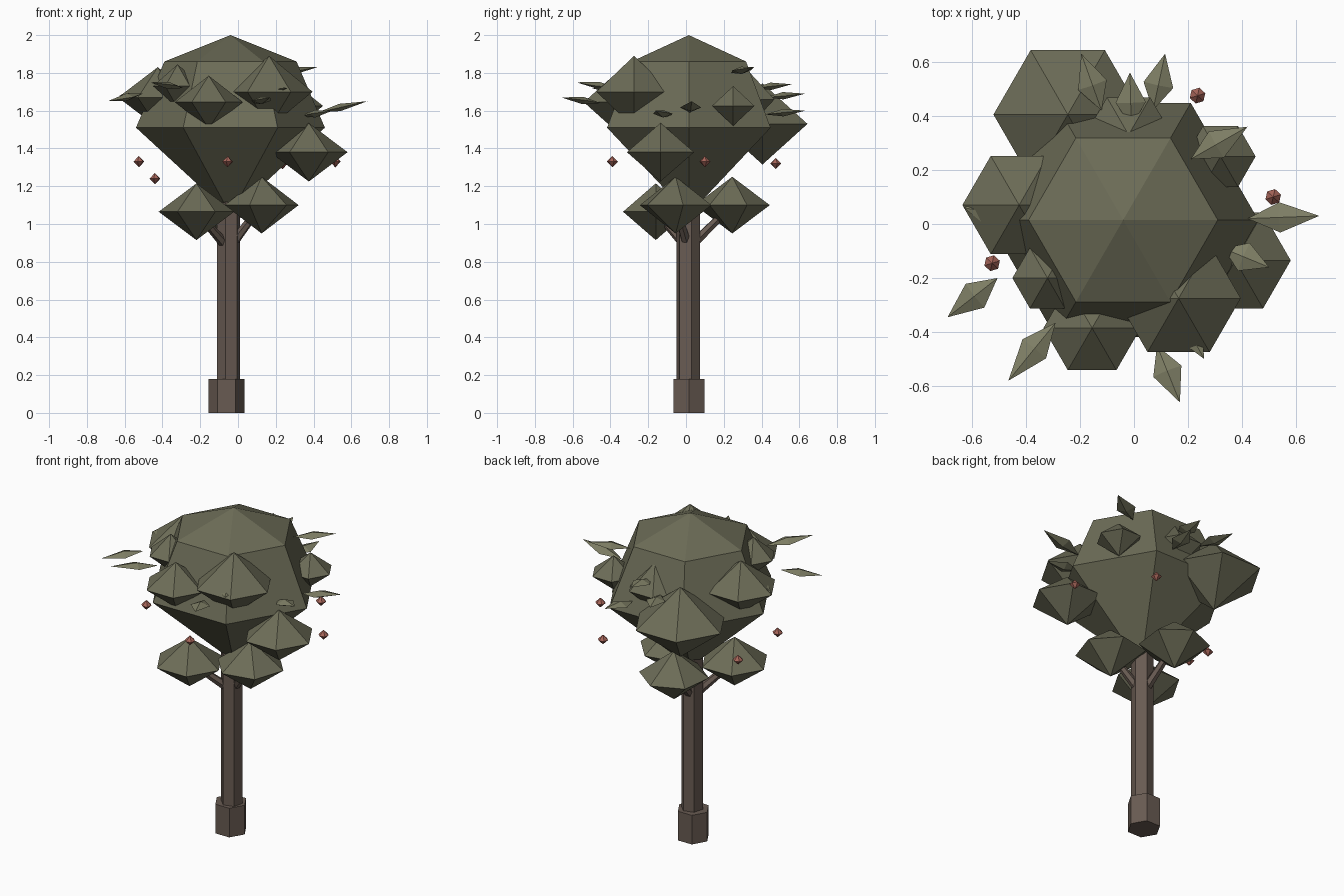
import bpy, bmesh, math
from mathutils import Vector, Matrix

if "Cube" in bpy.data.objects:
    bpy.data.objects.remove(bpy.data.objects["Cube"])


def material(name, rgb):
    m = bpy.data.materials.new(name)
    m.diffuse_color = (*rgb, 1)
    m.use_nodes = True
    m.node_tree.nodes["Principled BSDF"].inputs["Base Color"].default_value = m.diffuse_color
    return m


BARK = material("bark", (0.14, 0.105, 0.085))
FOLIAGE = material("foliage", (0.15, 0.15, 0.095))
LEAF = material("leaf", (0.21, 0.21, 0.13))
BERRY = material("berry", (0.38, 0.13, 0.10))


def lathe(name, profile, mat, matrix=Matrix(), sides=6, turn=0.0):
    """Flat-faced solid from (radius, height) rings; radius 0 makes a point."""
    bm = bmesh.new()
    rings = []
    for r, z in profile:
        n = sides if r else 1
        rings.append([bm.verts.new((r * math.cos(turn + math.tau * i / sides),
                                    r * math.sin(turn + math.tau * i / sides), z))
                      for i in range(n)])
    for a, b in zip(rings, rings[1:]):
        for i in range(sides):
            j = (i + 1) % sides
            quad = [a[i % len(a)], a[j % len(a)], b[j % len(b)], b[i % len(b)]]
            bm.faces.new(list(dict.fromkeys(quad)))
    for ring in (rings[0], rings[-1]):
        if len(ring) > 1:
            bm.faces.new(ring)
    bmesh.ops.recalc_face_normals(bm, faces=bm.faces)
    mesh = bpy.data.meshes.new(name)
    bm.to_mesh(mesh)
    bm.free()
    mesh.materials.append(mat)
    ob = bpy.data.objects.new(name, mesh)
    ob.matrix_world = matrix
    bpy.context.collection.objects.link(ob)
    return ob


def along(a, b):
    """Matrix that puts local z on the line a to b, with local x kept level."""
    a, b = Vector(a), Vector(b)
    z = (b - a).normalized()
    x = Vector((0, 0, 1)).cross(z).normalized()
    m = Matrix((x, z.cross(x), z)).transposed().to_4x4()
    m.translation = a
    return m, (b - a).length


def bipyramid(name, p, r, h, mat, turn=0.0):
    lathe(name, [(0, -h), (r, 0), (0, h)], mat, Matrix.Translation(p), 6, turn)


# Trunk and root collar
axis = Matrix.Translation((-0.05, 0.012, 0))
lathe("trunk", [(0.064, 0.1), (0.064, 1.15)], BARK, axis, 6, math.radians(15))
lathe("root_collar", [(0.095, 0), (0.095, 0.18)], BARK,
      Matrix.Translation((-0.06, 0.015, 0)))

# Main crown
lathe("crown", [(0, 1.05), (0.50, 1.51), (0.35, 1.86), (0, 2.0)], FOLIAGE,
      Matrix.Translation((-0.04, 0.015, 0)))

# Low clumps, each on a branch
for i, p in enumerate([(-0.22, -0.16, 1.065), (0.125, -0.055, 1.10), (-0.09, 0.245, 1.10)]):
    bipyramid(f"low_clump_{i}", p, 0.20, 0.15, FOLIAGE, 0.2 * i)
    m, length = along((-0.05, 0.012, 0.87), p)
    lathe(f"branch_{i}", [(0.028, 0), (0.018, length)], BARK, m)

# Clumps around the crown: x, y, z, radius, half height
clumps = [
    (-0.155, -0.385, 1.645, 0.18, 0.14), (0.165, -0.275, 1.70, 0.23, 0.19),
    (0.375, -0.135, 1.38, 0.205, 0.155), (-0.425, 0.07, 1.67, 0.21, 0.16),
    (-0.245, 0.405, 1.53, 0.275, 0.215), (0.32, 0.25, 1.625, 0.13, 0.105),
    (-0.02, 0.33, 1.66, 0.16, 0.15), (-0.32, -0.20, 1.73, 0.13, 0.115),
]
for i, (x, y, z, r, h) in enumerate(clumps):
    bipyramid(f"clump_{i}", (x, y, z), r, h, FOLIAGE)

# Loose leaves: base to tip
leaves = [
    ((0.42, 0.02, 1.59), (0.685, 0.03, 1.65)), ((0.21, 0.24, 1.80), (0.42, 0.36, 1.83)),
    ((0.33, -0.09, 1.57), (0.50, -0.16, 1.60)), ((-0.505, -0.20, 1.69), (-0.69, -0.345, 1.65)),
    ((-0.29, -0.365, 1.72), (-0.465, -0.58, 1.75)), ((0.085, -0.45, 1.64), (0.17, -0.66, 1.67)),
    ((0.15, -0.30, 1.70), (0.26, -0.50, 1.72)), ((-0.12, 0.42, 1.67), (-0.195, 0.63, 1.69)),
    ((-0.01, 0.36, 1.72), (-0.015, 0.56, 1.74)), ((0.07, 0.42, 1.58), (0.115, 0.63, 1.60)),
    ((-0.45, 0.03, 1.72), (-0.63, 0.06, 1.68)),
]
for i, (a, b) in enumerate(leaves):
    m, length = along(a, b)
    lathe(f"leaf_{i}", [(0, 0), (0.056, length * 0.45), (0, length)], LEAF,
          m @ Matrix.Diagonal((1, 0.35, 1, 1)), 4)

# Hanging berries
for i, p in enumerate([(0.515, 0.10, 1.33), (0.235, 0.475, 1.32), (-0.44, 0.12, 1.24),
                       (-0.525, -0.145, 1.33), (-0.055, -0.39, 1.33)]):
    bipyramid(f"berry_{i}", p, 0.03, 0.03, BERRY, 0.3)
